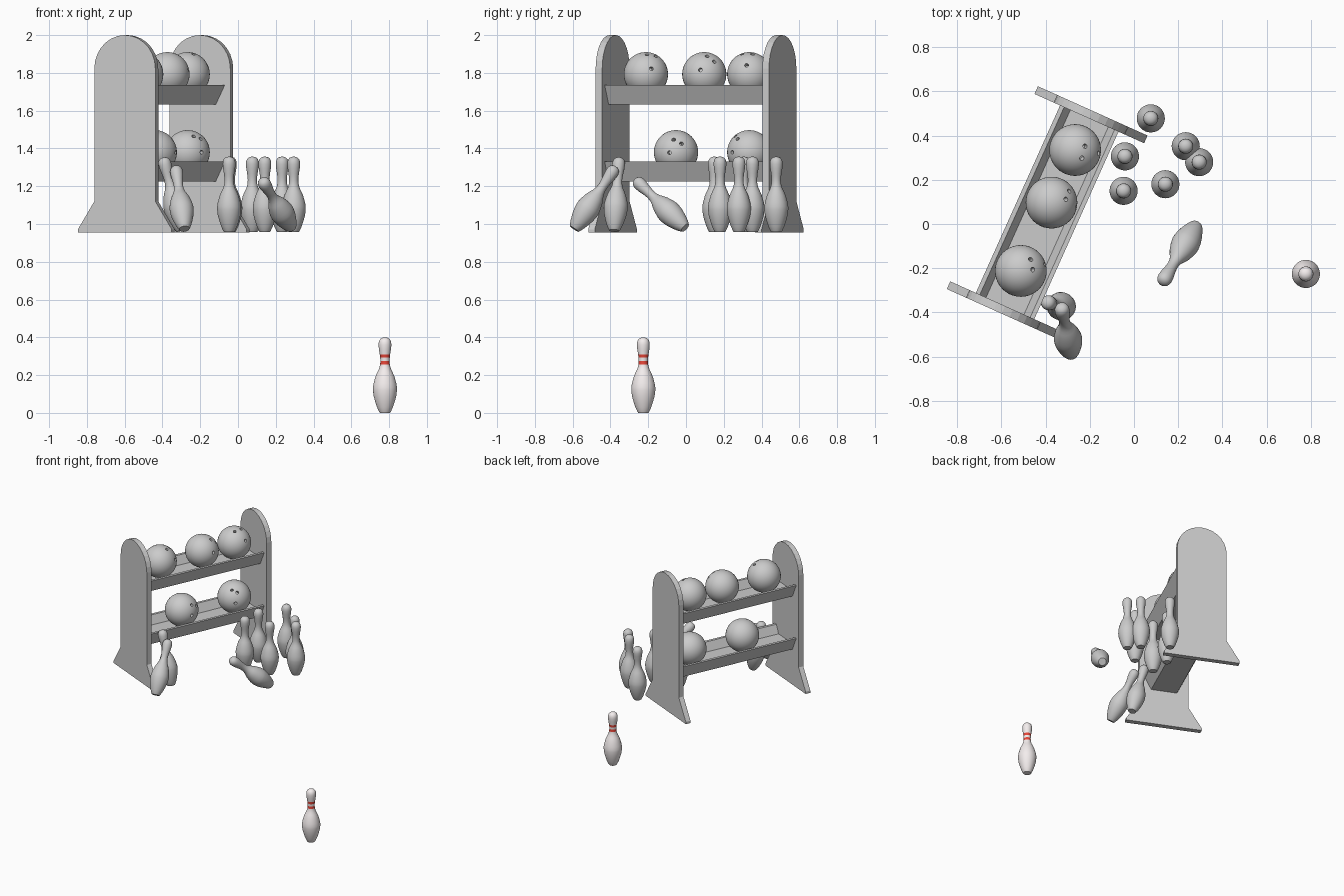
import bpy, bmesh, math
from mathutils import Vector, Matrix

if "Cube" in bpy.data.objects:
    bpy.data.objects.remove(bpy.data.objects["Cube"])

RACK = Matrix.Translation((-0.393, 0.053, 0)) @ Matrix.Rotation(math.radians(-24.2), 4, 'Z')
FLOOR = 0.957


def add_object(name, bm, matrix=Matrix(), smooth=False):
    bmesh.ops.recalc_face_normals(bm, faces=bm.faces)
    mesh = bpy.data.meshes.new(name)
    bm.to_mesh(mesh)
    bm.free()
    ob = bpy.data.objects.new(name, mesh)
    bpy.context.collection.objects.link(ob)
    ob.matrix_world = matrix
    if smooth:
        smooth_by_angle(ob)
    return ob


def select_only(ob):
    bpy.ops.object.select_all(action='DESELECT')
    ob.select_set(True)
    bpy.context.view_layer.objects.active = ob


def smooth_by_angle(ob):
    select_only(ob)
    bpy.ops.object.shade_smooth_by_angle(angle=math.radians(35))


def extrude_profile(name, pts, y0, y1, z=0.0):
    """Extrude an (x, z) outline along the rack's long axis."""
    bm = bmesh.new()
    face = bm.faces.new([bm.verts.new((x, y0, h + z)) for x, h in pts])
    new = bmesh.ops.extrude_face_region(bm, geom=[face])["geom"]
    bmesh.ops.translate(bm, vec=(0, y1 - y0, 0),
                        verts=[v for v in new if isinstance(v, bmesh.types.BMVert)])
    return add_object(name, bm, RACK)


# Rack end panels: flared foot, straight body, round top
W, FOOT = 0.177, 0.272
outline = [(-W, 1.12), (-FOOT, 0.972), (-FOOT, 0.955), (FOOT, 0.955), (FOOT, 0.972), (W, 1.12)]
outline += [(W * math.cos(math.pi * i / 14), 2 - W + W * math.sin(math.pi * i / 14)) for i in range(15)]
extrude_profile("front_end_panel", outline, -0.503, -0.465)
extrude_profile("back_end_panel", outline, 0.465, 0.503)

# Trough shelves with sloping walls
half = [(0.093, 0), (0.145, 0.104), (0.125, 0.104), (0.094, 0.043)]
tray = half + [(-x, z) for x, z in reversed(half)]
extrude_profile("lower_shelf", tray, -0.466, 0.466, 1.226)
extrude_profile("upper_shelf", tray, -0.466, 0.466, 1.632)

# Balls: position along rack, height, finger hole directions
BALL_R = 0.117
balls = [
    (0.309, 1.793, [(.385, .15, .91), (.26, -.32, .91), (.89, -.12, .4)]),
    (0.048, 1.793, [(.69, .45, .57), (.56, .13, .82), (.96, -.18, .2)]),
    (-0.291, 1.793, [(.385, .45, .81), (.46, .05, .88), (.93, .25, .25)]),
    (0.309, 1.38, [(.27, -.63, .72), (.59, -.53, .61), (.63, -.77, 0)]),
    (-0.116, 1.38, [(.81, -.11, .57), (.88, .25, .39), (.95, -.3, -.02)]),
]
for i, (along, z, holes) in enumerate(balls):
    place = Matrix.Translation(RACK @ Vector((0, along, z)))
    bm = bmesh.new()
    bmesh.ops.create_uvsphere(bm, u_segments=40, v_segments=24, radius=BALL_R)
    ball = add_object(f"ball_{i + 1}", bm, place)
    bm = bmesh.new()
    for d in holes:
        d = Vector(d).normalized()
        m = Matrix.Translation(d * BALL_R) @ d.to_track_quat('Z', 'Y').to_matrix().to_4x4()
        bmesh.ops.create_cone(bm, cap_ends=True, segments=16, radius1=0.0105, radius2=0.0105,
                              depth=0.06, matrix=m)
    cutter = add_object("finger_hole_cutter", bm, place)
    cutter.hide_render = True
    mod = ball.modifiers.new("finger_holes", 'BOOLEAN')
    mod.operation, mod.solver, mod.object = 'DIFFERENCE', 'EXACT', cutter
    select_only(ball)
    bpy.ops.object.modifier_apply(modifier=mod.name)
    bpy.data.objects.remove(cutter)
    smooth_by_angle(ball)

# Pin profile (radius, height), revolved
PIN = [(0, 0), (.027, 0), (.031, .006), (.042, .03), (.052, .06), (.06, .09), (.0636, .12),
       (.0635, .135), (.06, .157), (.05, .193), (.0405, .215), (.033, .23), (.028, .245),
       (.0255, .257), (.0242, .275), (.0255, .293), (.0275, .31), (.032, .337), (.034, .36),
       (.0328, .374), (.0285, .386), (.021, .394), (.011, .3985), (0, .4)]


def pin(name, base, head=None):
    axis = Vector((0, 0, 1)) if head is None else Vector(head) - Vector(base)
    turn = axis.to_track_quat('Z', 'Y').to_matrix().to_4x4()
    bm = bmesh.new()
    vs = [bm.verts.new((r, 0, z)) for r, z in PIN]
    edges = [bm.edges.new(p) for p in zip(vs, vs[1:])]
    bmesh.ops.spin(bm, geom=vs + edges, cent=(0, 0, 0), axis=(0, 0, 1),
                   angle=math.tau, steps=32, use_duplicate=False)
    bmesh.ops.remove_doubles(bm, verts=bm.verts, dist=1e-5)
    return add_object(name, bm, Matrix.Translation(base) @ turn, smooth=True)


# Standing pins beside the rack
for i, (x, y) in enumerate([(.076, .478), (-.041, .306), (-.047, .15),
                            (.142, .18), (.234, .352), (.295, .28)]):
    pin(f"standing_pin_{i + 1}", (x, y, FLOOR))

# Tipping and leaning pins
pin("tipping_pin", (.283, -.005, .98), (.142, -.243, 1.21))
pin("leaning_pin_1", (-.284, -.592, .974), (-.324, -.397, 1.265))
pin("leaning_pin_2", (-.30, -.38, .965), (-.385, -.357, 1.31))

# White pin with red neck stripes
white_pin = pin("striped_pin", (.778, -.226, 0))
for name, col in (("pin_white", (.9, .85, .85, 1)), ("stripe_red", (.8, .06, .04, 1))):
    mat = bpy.data.materials.new(name)
    mat.diffuse_color = col
    mat.use_nodes = True
    mat.node_tree.nodes["Principled BSDF"].inputs["Base Color"].default_value = mat.diffuse_color
    white_pin.data.materials.append(mat)
for p in white_pin.data.polygons:
    if .257 < p.center.z < .275 or .293 < p.center.z < .31:
        p.material_index = 1
